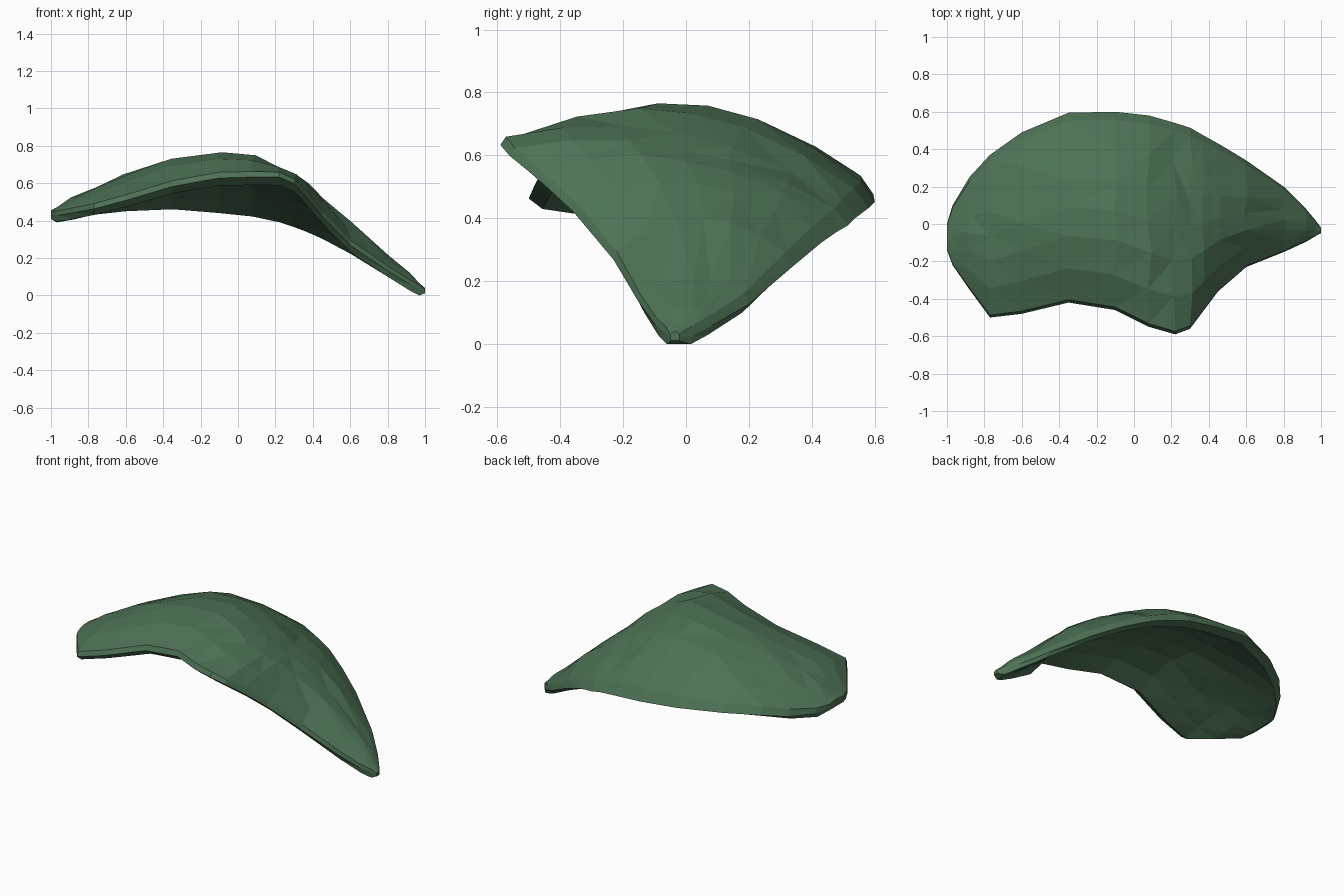
import bpy, bmesh, math, random

if "Cube" in bpy.data.objects:
    bpy.data.objects.remove(bpy.data.objects["Cube"])

random.seed(4)

# Cross-sections along x: x, front edge y/z, back edge y/z, crest height
SECTIONS = [
    (-1.00, -0.14, 0.41, 0.00, 0.41, 0.455),
    (-0.97, -0.22, 0.395, 0.10, 0.39, 0.47),
    (-0.88, -0.35, 0.41, 0.25, 0.405, 0.525),
    (-0.77, -0.50, 0.43, 0.37, 0.43, 0.58),
    (-0.60, -0.48, 0.475, 0.49, 0.445, 0.65),
    (-0.35, -0.42, 0.55, 0.595, 0.45, 0.735),
    (-0.10, -0.46, 0.595, 0.60, 0.425, 0.765),
    (0.08, -0.55, 0.60, 0.58, 0.405, 0.75),
    (0.22, -0.59, 0.60, 0.54, 0.375, 0.695),
    (0.30, -0.56, 0.565, 0.515, 0.35, 0.65),
    (0.36, -0.48, 0.50, 0.48, 0.33, 0.60),
    (0.45, -0.36, 0.39, 0.43, 0.295, 0.515),
    (0.60, -0.23, 0.235, 0.34, 0.22, 0.40),
    (0.80, -0.15, 0.10, 0.20, 0.10, 0.21),
    (0.92, -0.095, 0.025, 0.08, 0.03, 0.12),
    (0.97, -0.065, 0.0, 0.02, 0.0, 0.065),
    (1.00, -0.05, 0.012, -0.02, 0.012, 0.04),
]
TOP = [0.015, 0.18, 0.35, 0.5, 0.65, 0.82, 0.96]
UNDER = [0.94, 0.82, 0.65, 0.5, 0.35, 0.18, 0.05]
RIM = 0.055


def ring(x, yf, zf, yb, zb, crest):
    """Closed arched section: rim point, top arc, rim point, underside arc."""
    d = zb - zf
    rim = min(RIM, crest - zf - 0.01)
    m = crest - (zf + rim) - d / 2
    h = max(0.0, (m + math.sqrt(max(0.0, m * m - d * d / 4))) / 2)
    low = max(0.0, h - 0.04)

    def arc(t, lift, rise):
        z = zf + lift + d * t + 4 * rise * t * (1 - t)
        return (x, yf + (yb - yf) * t, z)

    top = [arc(t, rim, h) for t in TOP]
    drop = -0.19 * low  # keeps the bevelled lip level with the section edge
    under = [arc(t, drop, low) for t in UNDER]
    return [(x, yf, zf + 0.6 * rim)] + top + [(x, yb, zb + 0.5 * rim)] + under


# Curved shell, skinned from the sections
bm = bmesh.new()
rings = [[bm.verts.new(p) for p in ring(*s)] for s in SECTIONS]
n = len(rings[0])
for a, b in zip(rings, rings[1:]):
    for i in range(n):
        j = (i + 1) % n
        bm.faces.new((a[i], a[j], b[j], b[i]))
for end in (rings[0], rings[-1]):
    for i in range(n // 2):
        quad = [end[i], end[i + 1], end[(n - i - 1) % n], end[(n - i) % n]]
        bm.faces.new(list(dict.fromkeys(quad)))

# Slight hand-cut irregularity inside the shell, then facets
for r in rings[2:-3]:
    for i in list(range(2, 7)) + list(range(10, 15)):
        r[i].co.x += random.uniform(-0.015, 0.015)
        r[i].co.z += random.uniform(-0.003, 0.003)
floor = min(v.co.z for v in bm.verts)
for v in bm.verts:
    v.co.z -= floor
bmesh.ops.recalc_face_normals(bm, faces=bm.faces[:])
bmesh.ops.triangulate(bm, faces=bm.faces[:])

mesh = bpy.data.meshes.new("curved_shell")
bm.to_mesh(mesh)
bm.free()
green = bpy.data.materials.new("dark green")
green.diffuse_color = (0.075, 0.17, 0.09, 1)
green.use_nodes = True
green.node_tree.nodes["Principled BSDF"].inputs["Base Color"].default_value = green.diffuse_color
mesh.materials.append(green)
shell = bpy.data.objects.new("curved_shell", mesh)
bpy.context.collection.objects.link(shell)
